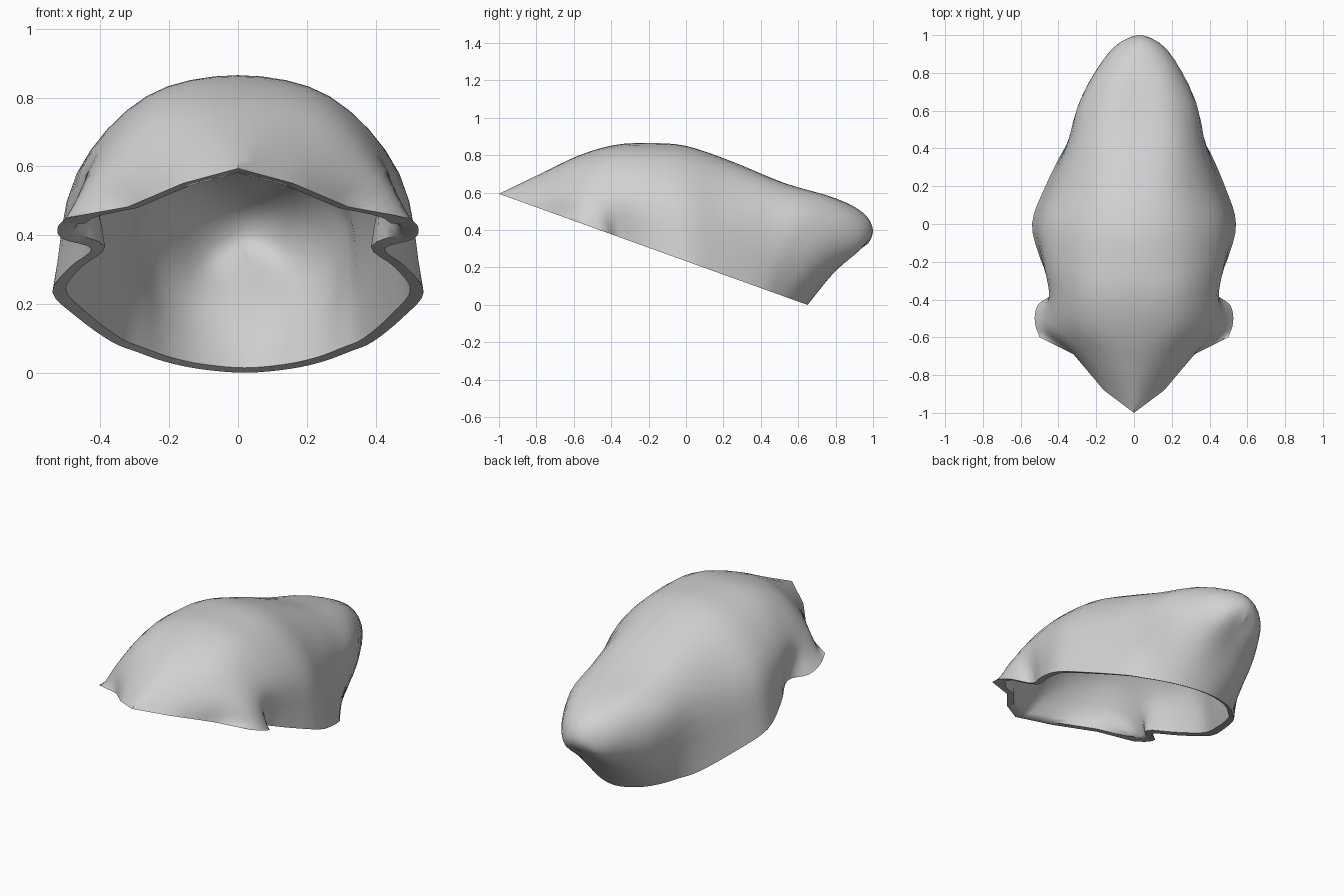
import bpy, bmesh
from mathutils import Vector

if "Cube" in bpy.data.objects:
    bpy.data.objects.remove(bpy.data.objects["Cube"])

STEPS = 4          # subdivisions between control points
THICK = 0.038      # wall thickness at the sides
SLOPE = 0.36       # tilt of the opening
PLANE_NORMAL = Vector((0, SLOPE, 1)).normalized()

# Arches from the brim edge to the back seam:
# crown (y, z), shoulder (x, y, z), side (x, y, z), rim (x, y)
ARCHES = [
    ((-1.00, .594), (.16, -.88, .551), (.32, -.69, .482), (.50, -.60)),  # brim edge
    ((-.78, .70), (.21, -.70, .662), (.40, -.595, .56), (.525, -.52)),
    ((-.57, .80), (.25, -.55, .75), (.425, -.49, .59), (.51, -.43)),     # side flap
    ((-.38, .855), (.26, -.38, .80), (.44, -.36, .59), (.425, -.35)),    # notch
    ((-.20, .865), (.27, -.20, .80), (.46, -.20, .59), (.49, -.20)),
    ((.00, .85), (.26, .00, .785), (.47, .00, .56), (.54, .00)),         # widest
    ((.25, .765), (.23, .23, .717), (.415, .20, .50), (.475, .20)),
    ((.53, .65), (.21, .49, .63), (.35, .43, .46), (.38, .40)),
    ((.80, .57), (.18, .74, .555), (.32, .61, .42), (.31, .48)),
    ((.95, .49), (.17, .88, .44), (.265, .72, .29), (.23, .56)),         # back bulge
    ((1.00, .40), (.115, .94, .32), (.155, .785, .20), (.13, .62)),
    ((.975, .33), (.0, .89, .262), (.0, .78, .16), (.0, .65)),           # back seam
]


def rim_height(y):
    """The whole opening lies in one tilted plane."""
    return max(0.0, SLOPE * (0.65 - y))


def flip(p):
    return Vector((-p.x, p.y, p.z))


def full_arch(crown, shoulder, side, rim):
    """Seven points from the left rim over the crown to the right rim."""
    half = [Vector(shoulder), Vector(side), Vector((*rim, rim_height(rim[1])))]
    return [flip(p) for p in reversed(half)] + [Vector((0, *crown))] + half


def straight_line(pts):
    """Evenly divided straight pieces."""
    return [a.lerp(b, k / STEPS) for a, b in zip(pts, pts[1:])
            for k in range(STEPS)] + [pts[-1].copy()]


def smooth_line(pts, end=None):
    """Curve through all points; end is an optional point beyond the last one."""
    ext = [2 * pts[0] - pts[1]] + pts + [end or 2 * pts[-1] - pts[-2]]
    out = []
    for a, b, c, d in zip(ext, ext[1:], ext[2:], ext[3:]):
        for k in range(STEPS):
            t = k / STEPS
            out.append(0.5 * (2 * b + (c - a) * t + (2 * a - 5 * b + 4 * c - d) * t * t
                              + (3 * b - a - 3 * c + d) * t ** 3))
    return out + [pts[-1].copy()]


# Surface grid: pointed brim edge, smooth arches, then smooth front to back
arches = [full_arch(*a) for a in ARCHES]
rows = [straight_line(arches[0])] + [smooth_line(a) for a in arches[1:]]
columns = [smooth_line(list(c), flip(c[-2])) for c in zip(*rows)]
grid = [list(r) for r in zip(*columns)]

# The edge of the grid is the flat rim
for i, row in enumerate(grid):
    for p in (row if i == 0 else (row[0], row[-1])):
        p.z = rim_height(p.y)

# Outer skin
bm = bmesh.new()
verts = [[bm.verts.new((p.x + 0.03 * max(0.0, p.y), p.y, max(0.0, p.z))) for p in row]
         for row in grid]
for r0, r1 in zip(verts, verts[1:]):
    for j in range(len(r0) - 1):
        bm.faces.new((r0[j], r0[j + 1], r1[j + 1], r1[j]))
bmesh.ops.remove_doubles(bm, verts=bm.verts, dist=0.0005)   # close the back seam
bm.normal_update()

# Inner skin: rim points slide along the opening, the others go inwards
outer_faces = list(bm.faces)
rim_edges = [e for e in bm.edges if e.is_boundary]
rim_verts = {v for e in rim_edges for v in e.verts}
inner = {}
for v in list(bm.verts):
    wall = THICK * (1 - 0.6 * max(0.0, v.co.y))             # thinner at the back
    if v in rim_verts:
        flat = v.normal - PLANE_NORMAL * v.normal.dot(PLANE_NORMAL)
        pos = v.co - flat.normalized() * wall / max(flat.length, 0.45)
        pos.z += 0.006
    else:
        pos = v.co - v.normal * wall
        pos.z = max(pos.z, rim_height(pos.y) + 0.008)
    inner[v] = bm.verts.new(pos)
for f in outer_faces:
    bm.faces.new([inner[v] for v in reversed(f.verts)])
for e in rim_edges:
    a, b = e.verts
    bm.faces.new((a, b, inner[b], inner[a]))
bmesh.ops.recalc_face_normals(bm, faces=bm.faces)

mesh = bpy.data.meshes.new("hood_shell")
bm.to_mesh(mesh)
bm.free()
shell = bpy.data.objects.new("hood_shell", mesh)
bpy.context.collection.objects.link(shell)

grey = bpy.data.materials.new("plain_grey")
grey.diffuse_color = (0.64, 0.64, 0.64, 1)
grey.use_nodes = True
grey.node_tree.nodes["Principled BSDF"].inputs["Base Color"].default_value = grey.diffuse_color
mesh.materials.append(grey)

bpy.context.view_layer.objects.active = shell
shell.select_set(True)
bpy.ops.object.shade_smooth_by_angle(angle=0.9)
